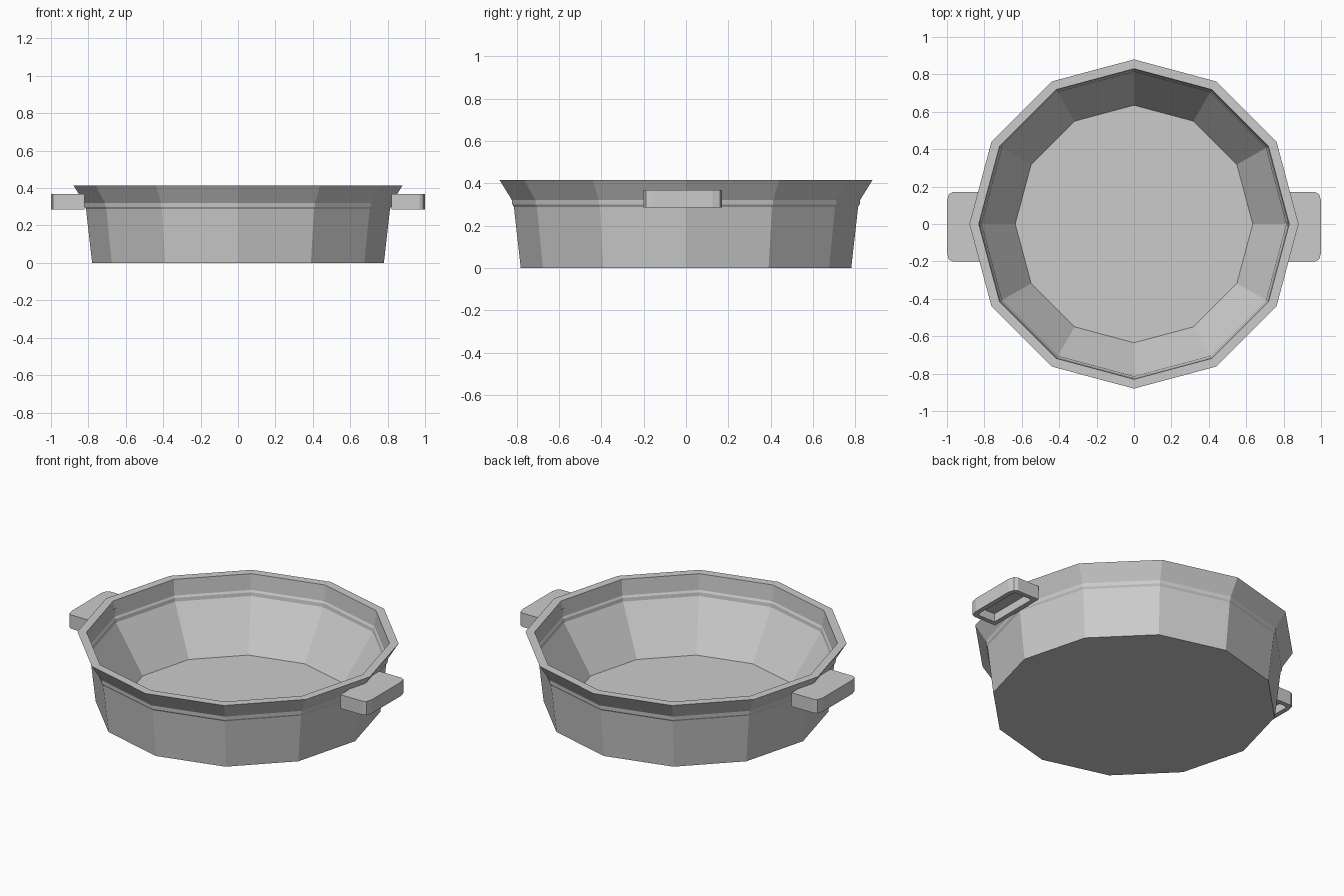
import bpy, bmesh
from math import sin, cos, pi

if "Cube" in bpy.data.objects:
    bpy.data.objects.remove(bpy.data.objects["Cube"])

SIDES = 12


def finish(bm, name):
    bmesh.ops.recalc_face_normals(bm, faces=bm.faces)
    mesh = bpy.data.meshes.new(name)
    bm.to_mesh(mesh)
    bm.free()
    obj = bpy.data.objects.new(name, mesh)
    bpy.context.collection.objects.link(obj)
    return obj


# Pot body: closed faceted lathe of (radius, z), outside bottom to inside floor
profile = [(0.78, 0), (0.815, 0.31), (0.88, 0.415),
           (0.83, 0.415), (0.82, 0.30), (0.635, 0.015)]
bm = bmesh.new()
rings = [[bm.verts.new((r * cos(2 * pi * i / SIDES), r * sin(2 * pi * i / SIDES), z))
          for i in range(SIDES)] for r, z in profile]
for a, b in zip(rings, rings[1:]):
    for i in range(SIDES):
        j = (i + 1) % SIDES
        bm.faces.new((a[i], a[j], b[j], b[i]))
bm.faces.new(rings[0])
bm.faces.new(rings[-1])
finish(bm, "pot_body")


# Side handles: rounded-corner lugs, hollowed from below
def handle(name, side):
    outline = [(0.822, -0.20), (0.97, -0.20), (0.99, -0.19), (1.0, -0.155),
               (1.0, 0.125), (0.99, 0.16), (0.97, 0.17), (0.822, 0.17)]
    bm = bmesh.new()
    low = [bm.verts.new((side * x, y, 0.285)) for x, y in outline]
    high = [bm.verts.new((side * x, y, 0.368)) for x, y in outline]
    n = len(outline)
    bottom = bm.faces.new(low)
    bm.faces.new(high)
    for i in range(n):
        j = (i + 1) % n
        bm.faces.new((low[i], low[j], high[j], high[i]))
    bmesh.ops.recalc_face_normals(bm, faces=bm.faces)
    # Rim around the hollow, then push the inner face up
    bmesh.ops.inset_region(bm, faces=[bottom], thickness=0.028, use_even_offset=True)
    walls = bmesh.ops.extrude_discrete_faces(bm, faces=[bottom])
    bmesh.ops.translate(bm, verts=walls["faces"][0].verts, vec=(0, 0, 0.05))
    finish(bm, name)


handle("handle_right", 1)
handle("handle_left", -1)
